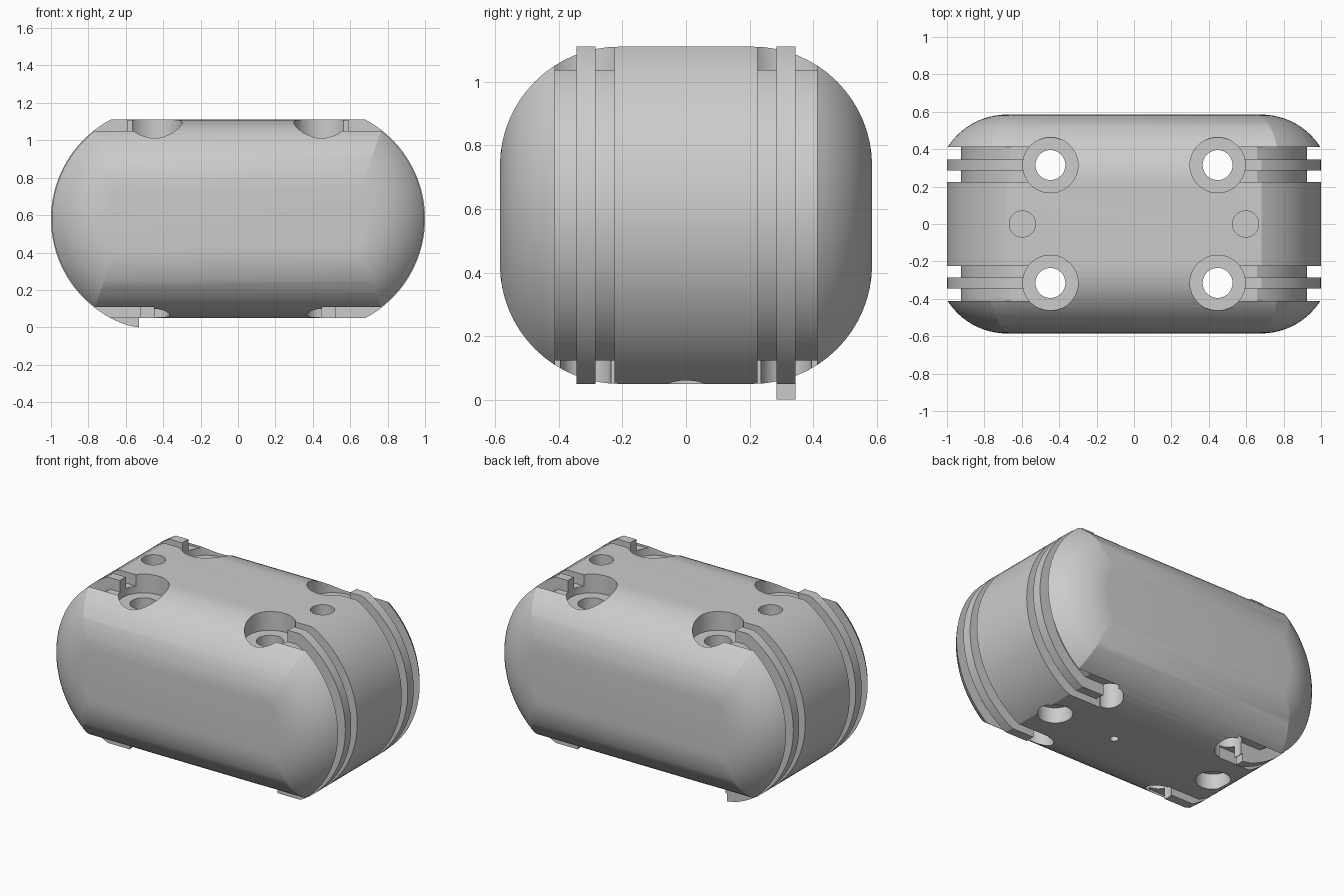
import bpy, bmesh
from math import sin, cos, asin, pi

if "Cube" in bpy.data.objects:
    bpy.data.objects.remove(bpy.data.objects["Cube"])

ZC = 0.58            # mid height of the body
CX = 0.4             # centre of the rounded ends
R_END = 0.6          # end radius
TOP, BOTTOM = 1.11, 0.05
HALF_W = 0.585       # half width in y
FILLET = 0.375


def loft(name, rings):
    """Closed solid through equal-length rings of points."""
    bm = bmesh.new()
    vs = [[bm.verts.new(p) for p in ring] for ring in rings]
    n = len(vs[0])
    for a, b in zip(vs, vs[1:]):
        for i in range(n):
            bm.faces.new((a[i], a[(i + 1) % n], b[(i + 1) % n], b[i]))
    bm.faces.new(vs[0][::-1])
    bm.faces.new(vs[-1])
    bmesh.ops.recalc_face_normals(bm, faces=bm.faces)
    me = bpy.data.meshes.new(name)
    bm.to_mesh(me)
    bm.free()
    ob = bpy.data.objects.new(name, me)
    bpy.context.collection.objects.link(ob)
    return ob


def prism_y(name, outline, y0, y1):
    return loft(name, [[(x, y, z) for x, z in outline] for y in (y0, y1)])


def cylinder(name, x, y, r, z0, z1, n=48):
    return loft(name, [[(x + r * cos(2 * pi * i / n), y + r * sin(2 * pi * i / n), z)
                        for i in range(n)] for z in (z0, z1)])


def combine(target, other, operation):
    """Apply one boolean and remove the helper."""
    mod = target.modifiers.new("bool", 'BOOLEAN')
    mod.operation, mod.object, mod.solver = operation, other, 'EXACT'
    bpy.context.view_layer.objects.active = target
    bpy.ops.object.modifier_apply(modifier=mod.name)
    bpy.data.objects.remove(other, do_unlink=True)


def arc(r, a0, a1, n=40):
    """Points (x, z) on the right-hand end arc."""
    return [(CX + r * cos(a0 + (a1 - a0) * i / n), ZC + r * sin(a0 + (a1 - a0) * i / n))
            for i in range(n + 1)]


def slot_ring(r, y, n=40):
    right = arc(r, -pi / 2, pi / 2, n)
    return [(x, y, z) for x, z in right] + [(-x, y, 2 * ZC - z) for x, z in right]


# Slot-shaped body with edges rounded around both ends
r_flat = 0.28
a_end = asin((R_END - r_flat) / FILLET)
side = [(HALF_W - FILLET + FILLET * cos(a_end * i / 12), r_flat + FILLET * sin(a_end * i / 12))
        for i in range(13)]
side[0] = (HALF_W + 0.001, r_flat)
rings = [slot_ring(r, -y) for y, r in side] + [slot_ring(r, y) for y, r in reversed(side)]
body = loft("capsule_body", rings)

# Rounded bar trims the top and bottom of the body
section = []
for k, (sy, sz) in enumerate([(1, 1), (-1, 1), (-1, -1), (1, -1)]):
    for i in range(17):
        a = k * pi / 2 + i * pi / 32
        section.append((sy * (HALF_W - FILLET) + FILLET * cos(a),
                        ZC + sz * ((TOP - BOTTOM) / 2 - FILLET) + FILLET * sin(a)))
bar = loft("trim_bar", [[(x, y, z) for y, z in section] for x in (-1.3, 1.3)])
combine(body, bar, 'INTERSECT')

# Cable channels at each end, each with a raised rib along its middle
floor_h, floor_r = 0.457, 0.525
af = asin(floor_h / floor_r)
channel = [(0.45, 1.4), (1.3, 1.4), (1.3, -0.2), (0.45, -0.2), (0.45, ZC - floor_h)]
channel += arc(floor_r, -af, af) + [(0.45, ZC + floor_h)]
at = asin((TOP - ZC) / R_END)
rib = [(0.45, BOTTOM)] + arc(R_END, -at, at) + [(0.45, TOP)]
# One rib carries on below the base as a small foot
foot = [(0.45, BOTTOM), (0.53, BOTTOM)] + arc(R_END, -asin(0.58 / R_END), at) + [(0.45, TOP)]
foot[2] = (0.53, 0.0)

for sx in (-1, 1):
    for sy in (-1, 1):
        cut = prism_y("channel_cut", [(sx * x, z) for x, z in channel], sy * 0.225, sy * 0.412)
        combine(body, cut, 'DIFFERENCE')
        shape = foot if (sx, sy) == (-1, 1) else rib
        part = prism_y("rib", [(sx * x, z) for x, z in shape], sy * 0.285, sy * 0.345)
        combine(body, part, 'UNION')

# Counterbored screw holes through the body
for sx in (-1, 1):
    for sy in (-1, 1):
        x, y = sx * 0.447, sy * 0.315
        combine(body, cylinder("counterbore", x, y, 0.148, 0.99, 1.4), 'DIFFERENCE')
        combine(body, cylinder("screw_hole", x, y, 0.08, -0.2, 1.4), 'DIFFERENCE')
    # Shallow blind holes, top and bottom
    combine(body, cylinder("top_recess", sx * 0.597, 0, 0.07, 1.01, 1.4), 'DIFFERENCE')
    combine(body, cylinder("base_recess", sx * 0.597, 0, 0.103, -0.2, 0.15), 'DIFFERENCE')

# Small vent hole in the base
combine(body, cylinder("vent", 0.15, 0, 0.025, -0.2, 0.12, 24), 'DIFFERENCE')

# Smooth shading with crisp edges
bpy.ops.object.select_all(action='DESELECT')
body.select_set(True)
bpy.context.view_layer.objects.active = body
bpy.ops.object.shade_smooth_by_angle(angle=0.35)
